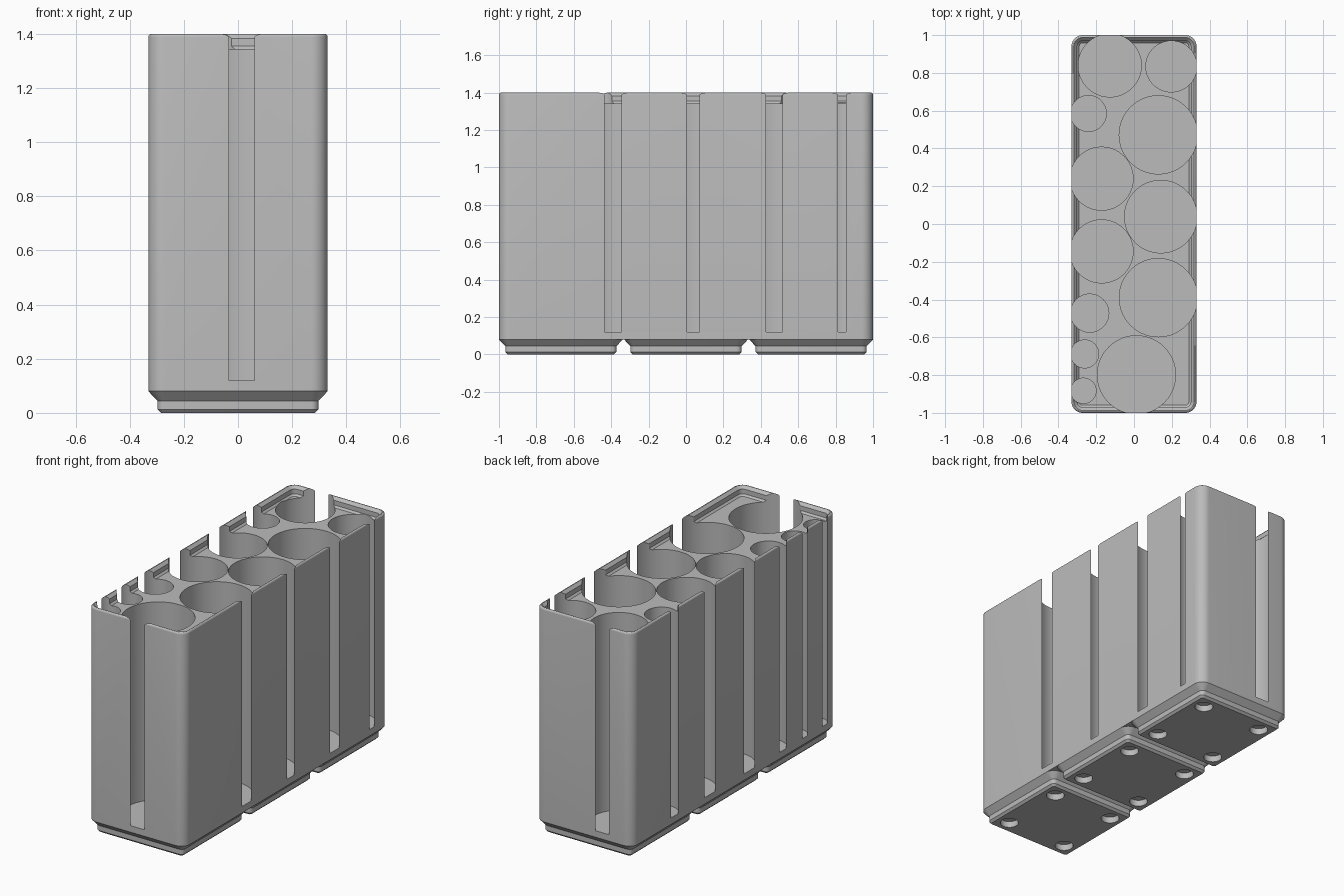
import bpy, bmesh, math

if "Cube" in bpy.data.objects:
    bpy.data.objects.remove(bpy.data.objects["Cube"])

grey = bpy.data.materials.new("mid grey")
grey.diffuse_color = (0.5, 0.5, 0.5, 1)
grey.use_nodes = True
grey.node_tree.nodes["Principled BSDF"].inputs["Base Color"].default_value = grey.diffuse_color


def finish(name, bm):
    bmesh.ops.recalc_face_normals(bm, faces=bm.faces)
    mesh = bpy.data.meshes.new(name)
    bm.to_mesh(mesh)
    bm.free()
    mesh.materials.append(grey)
    ob = bpy.data.objects.new(name, mesh)
    bpy.context.collection.objects.link(ob)
    return ob


def rounded_loft(name, cx, cy, hx, hy, radius, profile, seg=10):
    """Stack rounded rectangles; profile holds (inset, z) pairs."""
    bm = bmesh.new()
    rings = []
    for inset, z in profile:
        r = radius - inset
        ring = []
        for k, (sx, sy) in enumerate(((1, 1), (-1, 1), (-1, -1), (1, -1))):
            for i in range(seg + 1):
                a = math.pi / 2 * (k + i / seg)
                ring.append(bm.verts.new((
                    cx + sx * (hx - radius) + r * math.cos(a),
                    cy + sy * (hy - radius) + r * math.sin(a), z)))
        rings.append(ring)
    for low, high in zip(rings, rings[1:]):
        n = len(low)
        for i in range(n):
            j = (i + 1) % n
            bm.faces.new((low[i], low[j], high[j], high[i]))
    bm.faces.new(rings[0][::-1])
    bm.faces.new(rings[-1])
    return finish(name, bm)


def cylinders(name, holes, z0, z1, seg):
    bm = bmesh.new()
    for x, y, r in holes:
        made = bmesh.ops.create_cone(bm, cap_ends=True, segments=seg,
                                     radius1=r, radius2=r, depth=z1 - z0)
        bmesh.ops.translate(bm, verts=made["verts"], vec=(x, y, (z0 + z1) / 2))
    ob = finish(name, bm)
    ob.hide_render = True
    return ob


def carve(ob, cutter):
    mod = ob.modifiers.new("holes", 'BOOLEAN')
    mod.operation = 'DIFFERENCE'
    mod.solver = 'EXACT'
    mod.object = cutter
    bpy.ops.object.select_all(action='DESELECT')
    bpy.context.view_layer.objects.active = ob
    ob.select_set(True)
    bpy.ops.object.modifier_apply(modifier=mod.name)
    bpy.data.objects.remove(cutter)
    bpy.ops.object.shade_smooth_by_angle(angle=math.radians(30))


HX, HY, CORNER = 0.331, 1.0, 0.06

# Bin body: straight wall, rounded rim, stacking lip, recessed top deck
body = rounded_loft("bin_body", 0, 0, HX, HY, CORNER, [
    (0, 0.08), (0, 1.388), (0.001, 1.393), (0.004, 1.397), (0.009, 1.4),
    (0.013, 1.4), (0.030, 1.383), (0.030, 1.354), (0.041, 1.343)])


def reach(r, half_slot):
    """Distance from a wall that opens a slot of the given half width."""
    return math.sqrt(r * r - half_slot * half_slot)


# Round pockets breaking through the walls: (position along wall, radius, half slot)
right = [(0.834, 0.135, 0.0215), (0.472, 0.207, 0.044),
         (0.039, 0.192, 0.0335), (-0.39, 0.207, 0.0455)]
left = [(0.585, 0.095, 0.032), (0.24, 0.167, 0.05), (-0.145, 0.167, 0.05),
        (-0.472, 0.101, 0.030), (-0.688, 0.074, 0.024), (-0.883, 0.067, 0.022)]
pockets = [(HX - reach(r, s), y, r) for y, r, s in right]
pockets += [(reach(r, s) - HX, y, r) for y, r, s in left]
pockets += [(-0.128, HY - reach(0.167, 0.0465), 0.167),
            (0.013, reach(0.207, 0.0475) - HY, 0.207)]
carve(body, cylinders("pocket_cutter", pockets, 0.12, 1.6, 96))

# Three stepped feet, each with four round recesses underneath
for tag, cy in (("front", -0.669), ("middle", 0), ("back", 0.669)):
    foot = rounded_loft("foot_" + tag, 0, cy, HX, HX, CORNER, [
        (0.047, 0), (0.034, 0.013), (0.034, 0.044), (0, 0.08)])
    recesses = [(sx * 0.207, cy + sy * 0.207, 0.052)
                for sx in (-1, 1) for sy in (-1, 1)]
    carve(foot, cylinders("recess_cutter", recesses, -0.05, 0.038, 40))
